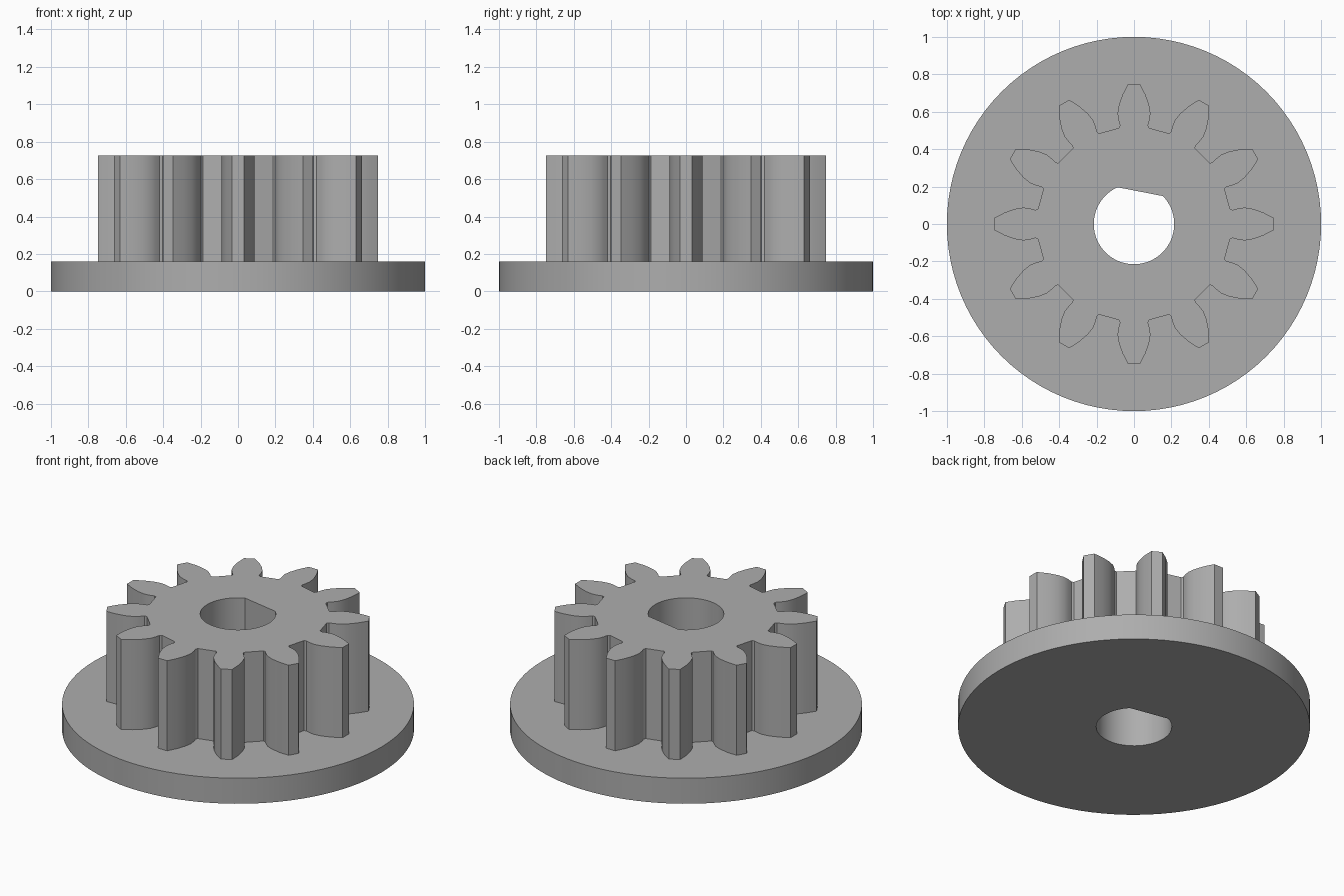
import bpy, bmesh
from math import sin, cos, pi, radians, acos

if "Cube" in bpy.data.objects:
    bpy.data.objects.remove(bpy.data.objects["Cube"], do_unlink=True)

TEETH = 12
FLANGE_TOP, GEAR_TOP = 0.16, 0.725
BORE_R, FLAT_DIST, FLAT_ANGLE = 0.215, 0.176, radians(79)

grey = bpy.data.materials.new("plain grey")
grey.use_nodes = True
colour = (0.42, 0.42, 0.42, 1)
grey.diffuse_color = colour
grey.node_tree.nodes["Principled BSDF"].inputs["Base Color"].default_value = colour


def arc(radius, start, end, steps):
    """Points along an arc, both ends included."""
    return [(radius * cos(start + (end - start) * i / steps),
             radius * sin(start + (end - start) * i / steps)) for i in range(steps + 1)]


def gear_outline():
    """One tooth flank (half width, radius), mirrored and repeated around."""
    flank = [(0.08, 0.513), (0.075, 0.527), (0.083, 0.555), (0.088, 0.59),
             (0.081, 0.635), (0.062, 0.69), (0.032, 0.748)]
    tooth = [(r, -w) for w, r in flank] + [(r, w) for w, r in reversed(flank)]
    points = []
    for i in range(TEETH):
        c, s = cos(2 * pi * i / TEETH), sin(2 * pi * i / TEETH)
        points += [(x * c - y * s, x * s + y * c) for x, y in tooth]
    return points


def wall(bm, outline, z0, z1, inward=False):
    low = [bm.verts.new((x, y, z0)) for x, y in outline]
    high = [bm.verts.new((x, y, z1)) for x, y in outline]
    for i in range(len(low)):
        j = (i + 1) % len(low)
        quad = (low[i], low[j], high[j], high[i])
        bm.faces.new(quad[::-1] if inward else quad)


def cap(bm, outer, inner, z, up):
    """Flat face between two closed outlines."""
    edges = []
    for outline in (outer, inner):
        verts = [bm.verts.new((x, y, z)) for x, y in outline]
        edges += [bm.edges.new((v, verts[i - 1])) for i, v in enumerate(verts)]
    made = bmesh.ops.triangle_fill(bm, edges=edges, use_beauty=True)["geom"]
    for face in made:
        if isinstance(face, bmesh.types.BMFace):
            face.normal_update()
            if (face.normal.z > 0) != up:
                face.normal_flip()


def finish(bm, name):
    bmesh.ops.remove_doubles(bm, verts=bm.verts, dist=0.0001)
    mesh = bpy.data.meshes.new(name)
    bm.to_mesh(mesh)
    bm.free()
    mesh.materials.append(grey)
    obj = bpy.data.objects.new(name, mesh)
    bpy.context.collection.objects.link(obj)
    bpy.ops.object.select_all(action="DESELECT")
    obj.select_set(True)
    bpy.context.view_layer.objects.active = obj
    bpy.ops.object.shade_smooth_by_angle(angle=radians(25))


rim = arc(1.0, 0, 2 * pi, 96)[:-1]
teeth = gear_outline()
half = acos(FLAT_DIST / BORE_R)
bore = arc(BORE_R, FLAT_ANGLE + half, FLAT_ANGLE - half + 2 * pi, 48)

# Round base flange, open beneath the gear
bm = bmesh.new()
wall(bm, rim, 0, FLANGE_TOP)
cap(bm, rim, bore, 0, up=False)
cap(bm, rim, teeth, FLANGE_TOP, up=True)
finish(bm, "base_flange")

# Toothed gear
bm = bmesh.new()
wall(bm, teeth, FLANGE_TOP, GEAR_TOP)
cap(bm, teeth, bore, GEAR_TOP, up=True)
finish(bm, "gear_teeth")

# D-shaped shaft bore through both parts
bm = bmesh.new()
wall(bm, bore, 0, GEAR_TOP, inward=True)
finish(bm, "shaft_bore")
